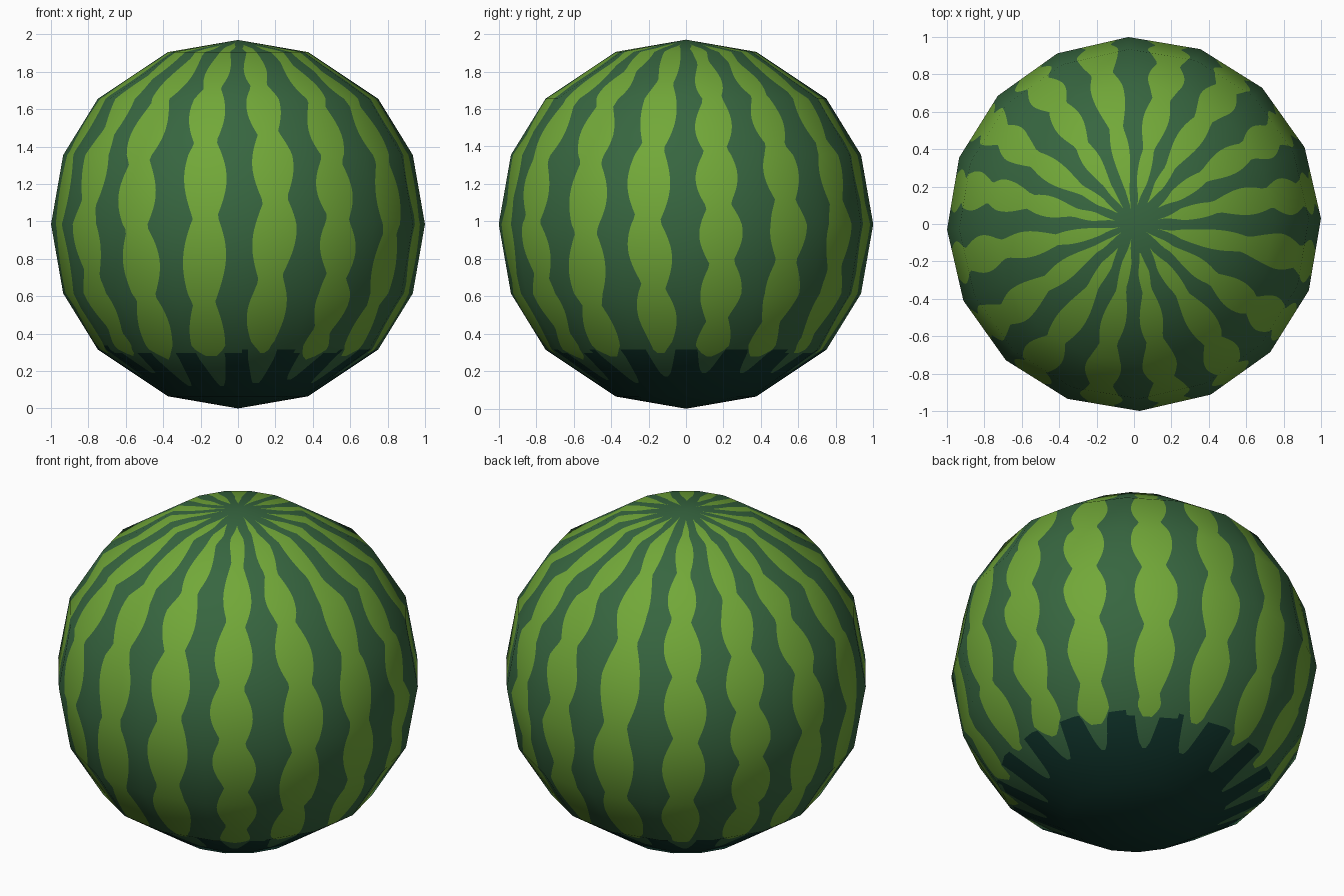
import bpy, bmesh, math, random
from mathutils import Vector

if "Cube" in bpy.data.objects:
    bpy.data.objects.remove(bpy.data.objects["Cube"])

random.seed(4)
SIDES = 16
STEP = 360 / SIDES
CORNER = 1.7            # angle of the first corner of the 16-sided rings
STRIPE = 11.3           # angle of the first light stripe
SUB = 14                # rows per ring band
H = 0.985               # half height
# ring profile (radius, height), bottom to top
PROFILE = [(0, 0), (.375, .065), (.75, .315), (.935, .615), (1, .985),
           (.935, 1.355), (.75, 1.655), (.375, 1.905), (0, 1.97)]


def material(name, rgb):
    m = bpy.data.materials.new(name)
    m.diffuse_color = (*rgb, 1)
    m.use_nodes = True
    m.node_tree.nodes["Principled BSDF"].inputs["Base Color"].default_value = m.diffuse_color
    return m


def surface_point(r, z, deg):
    """Point on the flat facets of the 16-sided rind."""
    off = math.radians((deg - CORNER) % STEP - STEP / 2)
    rr = r * math.cos(math.pi / SIDES) / math.cos(off)
    a = math.radians(deg)
    return Vector((rr * math.cos(a), rr * math.sin(a), z))


def clamp(v, lo=0.0, hi=1.0):
    return max(lo, min(hi, v))


# rows along the profile: (radius, height, arc length)
rows, arc = [], 0.0
for (r0, z0), (r1, z1) in zip(PROFILE, PROFILE[1:]):
    seg = math.hypot(r1 - r0, z1 - z0)
    for i in range(SUB):
        t = i / SUB
        rows.append((r0 + (r1 - r0) * t, z0 + (z1 - z0) * t, arc + seg * t))
    arc += seg
rows.append((*PROFILE[-1], arc))

# random character of every stripe
stripes = [dict(phase=random.uniform(0, 3), skew=random.uniform(-.3, .3),
                wob=random.uniform(0, 6), length=random.uniform(.33, .42),
                shift=random.uniform(-.5, .5), end=random.uniform(.265, .295),
                tongue=random.uniform(.12, .2), gap=random.uniform(.29, .33),
                top=random.uniform(.07, .17)) for _ in range(SIDES)]


def stripe_edges(s, k, r, z, a):
    """Angles of the rind corner, tongue edges and scalloped stripe edges."""
    base = STRIPE + STEP * k
    mid = s['shift'] + .9 * math.sin(4.5 * a + s['wob'])
    wave = math.pi * a / s['length'] + s['phase'] + .5 * math.sin(2.3 * a + s['wob'])
    taper = math.sqrt(clamp((z - s['end']) / .06))
    if z > H:
        taper = clamp((r - s['top']) / .12)
    left = max(.1, (3.9 + 3.1 * abs(math.sin(wave))) * taper)
    right = max(.1, (3.9 + 3.1 * abs(math.sin(wave + s['skew']))) * taper)
    # dark tongue round the lower end of the stripe
    tongue = 1.0 + 5.2 * math.sqrt(clamp((z - s['tongue']) / .14))
    tl, tr = max(left + .5, tongue), max(right + .5, tongue)
    lo, hi = CORNER - STRIPE + .3, CORNER - STRIPE + STEP - .3
    inner_l, inner_r = max(lo + .3, mid - left), min(hi - .3, mid + right)
    return [CORNER + STEP * k, base + max(lo, mid - tl), base + inner_l,
            base + inner_r, base + min(hi, mid + tr)]


# rind grid
bm = bmesh.new()
grid = []
for r, z, a in rows:
    grid.append([bm.verts.new(surface_point(r, z, d))
                 for k, s in enumerate(stripes)
                 for d in stripe_edges(s, k, r, z, a)])

DARK, LIGHT, BASE = 0, 1, 2
n = len(grid[0])
for i in range(len(rows) - 1):
    r = (rows[i][0] + rows[i + 1][0]) / 2
    z = (rows[i][1] + rows[i + 1][1]) / 2
    for j in range(n):
        f = bm.faces.new((grid[i][j], grid[i][(j + 1) % n],
                          grid[i + 1][(j + 1) % n], grid[i + 1][j]))
        s, col = stripes[j // 5], j % 5
        f.smooth = True
        if col == 2 and z > s['end'] and (z < H or r > s['top']):
            f.material_index = LIGHT
        elif col in (1, 2, 3):
            f.material_index = DARK if z > s['tongue'] else BASE
        else:
            f.material_index = DARK if z > s['gap'] else BASE
bmesh.ops.remove_doubles(bm, verts=bm.verts, dist=1e-6)

mesh = bpy.data.meshes.new("melon_rind")
bm.to_mesh(mesh)
bm.free()
for m in (material("dark green rind", (.038, .133, .051)),
          material("light green stripe", (.168, .392, .040)),
          material("blackish green base", (.005, .034, .024))):
    mesh.materials.append(m)

# smooth round shading over the coarse facets
mesh.normals_split_custom_set_from_vertices(
    [Vector((v.co.x, v.co.y, (v.co.z - H) / H)).normalized() for v in mesh.vertices])

melon = bpy.data.objects.new("melon_rind", mesh)
bpy.context.collection.objects.link(melon)
